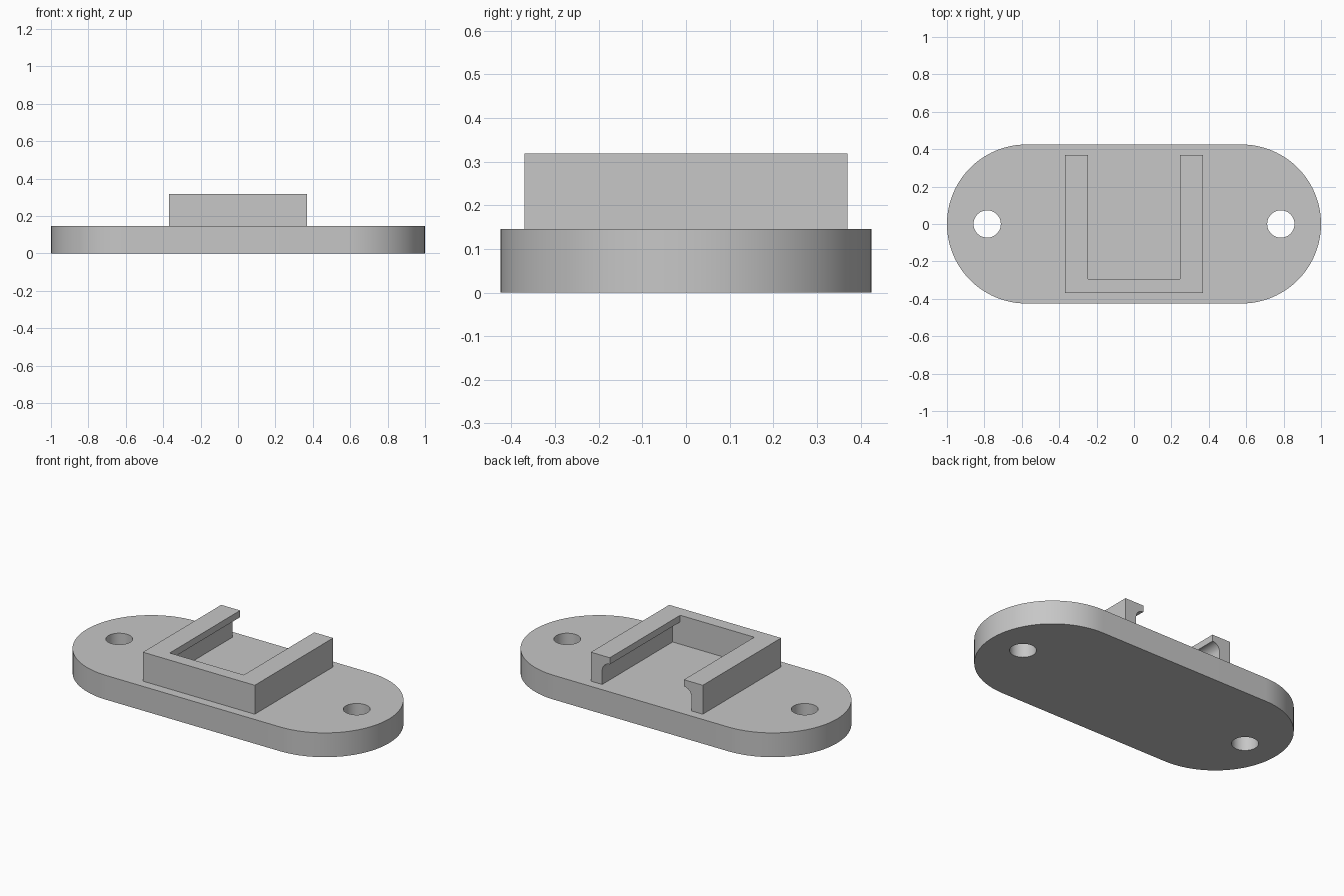
import bpy
import bmesh
from math import cos, sin, pi, radians
from mathutils import Matrix, Vector

cube = bpy.data.objects.get("Cube")
if cube:
    bpy.data.objects.remove(cube, do_unlink=True)

# Dimensions
PLATE_TOP, PLATE_RADIUS, PLATE_HALF = 0.145, 0.425, 1.0
HOLE_X, HOLE_RADIUS = 0.785, 0.073
TOP, HALF = 0.318, 0.37           # bracket top and half width
LIP_X, WALL = 0.245, 0.075        # lip edge and wall thickness
LIP_BOTTOM = 0.278

grey = bpy.data.materials.new("light_grey")
grey.use_nodes = True
colour = (0.57, 0.57, 0.57, 1)
grey.diffuse_color = colour
grey.node_tree.nodes["Principled BSDF"].inputs["Base Color"].default_value = colour


def arc(cx, cy, r, start, end, steps):
    angles = [radians(start + (end - start) * i / steps) for i in range(steps + 1)]
    return [(cx + r * cos(a), cy + r * sin(a)) for a in angles]


def prism(name, outline, low, high, along_y=False):
    """Extrude a closed outline along z, or an x-z outline along y."""
    bm = bmesh.new()
    if along_y:
        points = [(x, low, z) for x, z in outline]
        shift = Vector((0, high - low, 0))
    else:
        points = [(x, y, low) for x, y in outline]
        shift = Vector((0, 0, high - low))
    face = bm.faces.new([bm.verts.new(p) for p in points])
    result = bmesh.ops.extrude_face_region(bm, geom=[face])
    moved = [g for g in result["geom"] if isinstance(g, bmesh.types.BMVert)]
    bmesh.ops.translate(bm, verts=moved, vec=shift)
    bmesh.ops.recalc_face_normals(bm, faces=bm.faces)
    mesh = bpy.data.meshes.new(name)
    bm.to_mesh(mesh)
    bm.free()
    mesh.materials.append(grey)
    obj = bpy.data.objects.new(name, mesh)
    bpy.context.collection.objects.link(obj)
    return obj


def cut(obj, cutter):
    """Subtract the cutter, apply it and throw the cutter away."""
    cutter.hide_render = True
    mod = obj.modifiers.new("cut", "BOOLEAN")
    mod.operation, mod.solver, mod.object = "DIFFERENCE", "EXACT", cutter
    bpy.ops.object.select_all(action="DESELECT")
    bpy.context.view_layer.objects.active = obj
    obj.select_set(True)
    bpy.ops.object.modifier_apply(modifier=mod.name)
    bpy.data.objects.remove(cutter, do_unlink=True)


def smooth(obj):
    bpy.ops.object.select_all(action="DESELECT")
    bpy.context.view_layer.objects.active = obj
    obj.select_set(True)
    bpy.ops.object.shade_smooth_by_angle(angle=radians(30))


# Base plate with rounded ends and two screw holes
end_x = PLATE_HALF - PLATE_RADIUS
outline = (arc(end_x, 0, PLATE_RADIUS, -90, 90, 48)
           + arc(-end_x, 0, PLATE_RADIUS, 90, 270, 48))
plate = prism("base_plate", outline, 0, PLATE_TOP)
for side in (-1, 1):
    circle = arc(side * HOLE_X, 0, HOLE_RADIUS, 0, 360, 48)[:-1]
    cut(plate, prism("screw_hole", circle, -0.1, TOP))
smooth(plate)

# U-shaped bracket, open at the back, with arms hollowed under a lip
square = [(-HALF, -HALF), (HALF, -HALF), (HALF, HALF), (-HALF, HALF)]
bracket = prism("bracket", square, PLATE_TOP, TOP)
inner = HALF - WALL
r = inner - LIP_X
right = ([(inner, 0)] + arc(LIP_X, LIP_BOTTOM - r, r, 0, 90, 12)
         + [(LIP_X, TOP + 0.1)])
left = [(-x, z) for x, z in reversed(right)]
cut(bracket, prism("slot", right + left, WALL - HALF, HALF + 0.1, along_y=True))
smooth(bracket)
